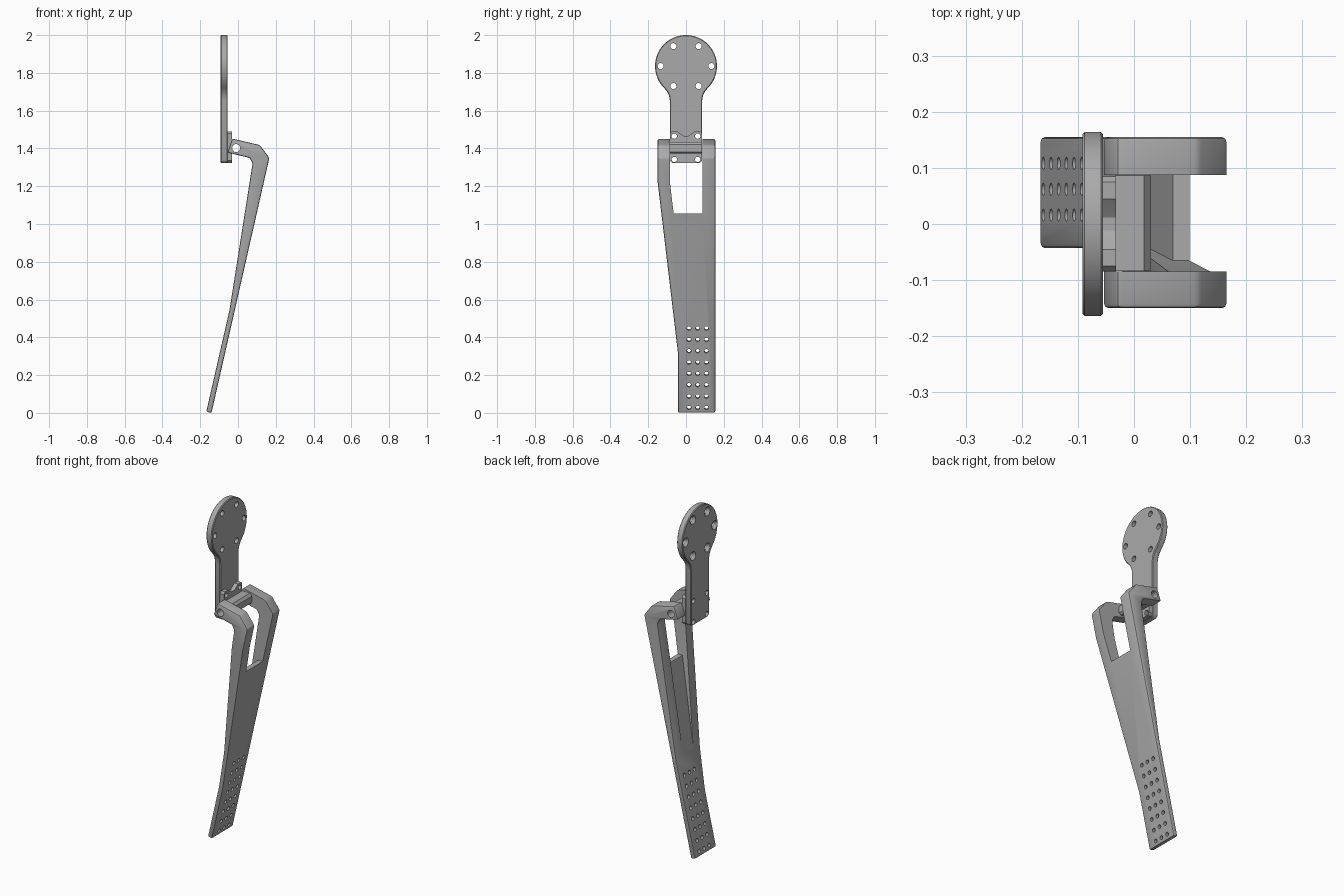
import bpy, bmesh, math
from mathutils import Matrix, Vector

if "Cube" in bpy.data.objects:
    bpy.data.objects.remove(bpy.data.objects["Cube"])

grey = bpy.data.materials.new("plain grey")
grey.use_nodes = True
COLOUR = (0.40, 0.40, 0.40, 1)
grey.diffuse_color = COLOUR
grey.node_tree.nodes["Principled BSDF"].inputs["Base Color"].default_value = COLOUR


def add_object(name, bm):
    bmesh.ops.recalc_face_normals(bm, faces=bm.faces)
    mesh = bpy.data.meshes.new(name)
    bm.to_mesh(mesh)
    bm.free()
    mesh.materials.append(grey)
    obj = bpy.data.objects.new(name, mesh)
    bpy.context.collection.objects.link(obj)
    return obj


def prism(name, points, axis, low, high):
    """Extrude an outline: (x, z) along y, or (y, z) along x.
    The high end may be a function of z."""
    bm = bmesh.new()
    rings = []
    for end in (low, high):
        ring = []
        for u, z in points:
            d = end(z) if callable(end) else end
            ring.append(bm.verts.new((u, d, z) if axis == "y" else (d, u, z)))
        rings.append(ring)
        bm.faces.new(ring)
    n = len(points)
    for i in range(n):
        j = (i + 1) % n
        bm.faces.new((rings[0][i], rings[0][j], rings[1][j], rings[1][i]))
    return add_object(name, bm)


def drills(name, centres, direction, r1, r2, depth):
    """Round cutters at all centres, pointing the same way."""
    bm = bmesh.new()
    turn = Vector((0, 0, 1)).rotation_difference(Vector(direction)).to_matrix().to_4x4()
    for c in centres:
        bmesh.ops.create_cone(bm, cap_ends=True, segments=20, radius1=r1, radius2=r2,
                              depth=depth, matrix=Matrix.Translation(c) @ turn)
    return add_object(name, bm)


def apply_modifiers(obj):
    bpy.context.view_layer.update()
    graph = bpy.context.evaluated_depsgraph_get()
    mesh = bpy.data.meshes.new_from_object(obj.evaluated_get(graph))
    obj.modifiers.clear()
    obj.data = mesh


def boolean(obj, cutter, operation="DIFFERENCE"):
    mod = obj.modifiers.new("cut", "BOOLEAN")
    mod.operation, mod.solver, mod.object = operation, "EXACT", cutter
    cutter.hide_render = True
    apply_modifiers(obj)
    bpy.data.objects.remove(cutter)


def bevel(obj, width, segments=2):
    mod = obj.modifiers.new("bevel", "BEVEL")
    mod.width, mod.segments = width, segments
    mod.limit_method, mod.angle_limit = "ANGLE", math.radians(25)
    apply_modifiers(obj)


# Lever: bent side profile trimmed by a tapered outline
SLOPE = 0.2268


def outer_x(z):
    return 0.166 - (1.35 - z) * SLOPE


def inner_y(z):
    return -0.085 + (1.22 - z) * 0.119


side = [(-0.03, 1.452), (0.115, 1.418), (0.166, 1.35), (outer_x(0), 0), (-0.168, 0.006),
        (-0.045, 0.545), (0.077, 1.32), (0.062, 1.35), (-0.056, 1.378)]
lever = prism("lever", side, "y", -0.3, 0.3)
outline = [(-0.15, 1.6), (-0.15, 1.22), (-0.043, 0.32), (-0.043, -0.1),
           (0.155, -0.1), (0.155, 1.6)]
boolean(lever, prism("outline_cutter", outline, "x", -0.5, 0.5), "INTERSECT")
bevel(lever, 0.008)

# Window between the arms, and the tapered recess behind the web
window = [(-0.085, 1.6), (-0.085, 1.22), (inner_y(1.055), 1.055), (0.087, 1.055), (0.087, 1.6)]
boolean(lever, prism("window_cutter", window, "x", -0.5, 0.5))
recess = [(inner_y(1.1), 1.1), (inner_y(0.4), 0.4), (0.087, 0.4), (0.087, 1.1)]
boolean(lever, prism("recess_cutter", recess, "x", -0.5, lambda z: outer_x(z) - 0.03))

# Perforations in the foot of the lever, square to its face
grid = []
for row in range(8):
    z = 0.03 + row * 0.06
    grid += [(outer_x(z) - 0.013, y, z) for y in (0.016, 0.062, 0.108)]
boolean(lever, drills("perforation_cutter", grid, (1, 0, -SLOPE), 0.011, 0.011, 0.08))

# Mounting plate: a disc that runs into a straight neck
DISC_Z, DISC_R = 1.836, 0.164
flank = [(0.101, 1.703), (0.09, 1.68), (0.085, 1.65), (0.085, 1.335), (0.072, 1.322)]
arc = [(DISC_R * math.cos(a), DISC_Z + DISC_R * math.sin(a))
       for a in (math.radians(-45 + 270 * i / 54) for i in range(55))]
plate_outline = arc + [(-y, z) for y, z in flank] + flank[::-1]
plate = prism("mounting_plate", plate_outline, "x", -0.092, -0.055)
bevel(plate, 0.004, 1)

# Six countersunk screw holes around the disc
ring = [(-0.0735, 0.134 * math.cos(k * math.pi / 3), DISC_Z + 0.122 * math.sin(k * math.pi / 3))
        for k in range(6)]
boolean(plate, drills("screw_cutter", ring, (1, 0, 0), 0.016, 0.016, 0.1))
boolean(plate, drills("countersink_cutter", [(-0.087, y, z) for _, y, z in ring],
                      (1, 0, 0), 0.031, 0.014, 0.025))

# Hinge bracket with a notched top edge
half = [(0.072, 1.322), (0.085, 1.335), (0.085, 1.478), (0.075, 1.49),
        (0.045, 1.49), (0.03, 1.478), (0.012, 1.466)]
bracket = prism("hinge_bracket", half + [(-y, z) for y, z in reversed(half)],
                "x", -0.056, -0.032)
bolts = [(-0.06, y, z) for y in (-0.062, 0.062) for z in (1.465, 1.342)]
for part in (plate, bracket):
    boolean(part, drills("bolt_cutter", bolts, (1, 0, 0), 0.014, 0.014, 0.2))

# Hinge knuckle between the arms
knuckle = prism("hinge_knuckle", [(-0.034, 1.435), (0.018, 1.435), (0.03, 1.42), (0.03, 1.382),
                                  (0.018, 1.372), (-0.034, 1.372)], "y", -0.084, 0.086)

# Pivot bore through both arms and the knuckle
for part in (lever, knuckle):
    boolean(part, drills("pivot_cutter", [(-0.01, 0, 1.402)], (0, 1, 0), 0.021, 0.021, 0.6))

# Smooth round surfaces, keep edges sharp
bpy.ops.object.select_all(action="DESELECT")
for part in (lever, plate, bracket, knuckle):
    part.select_set(True)
bpy.context.view_layer.objects.active = lever
bpy.ops.object.shade_smooth_by_angle(angle=math.radians(30))
